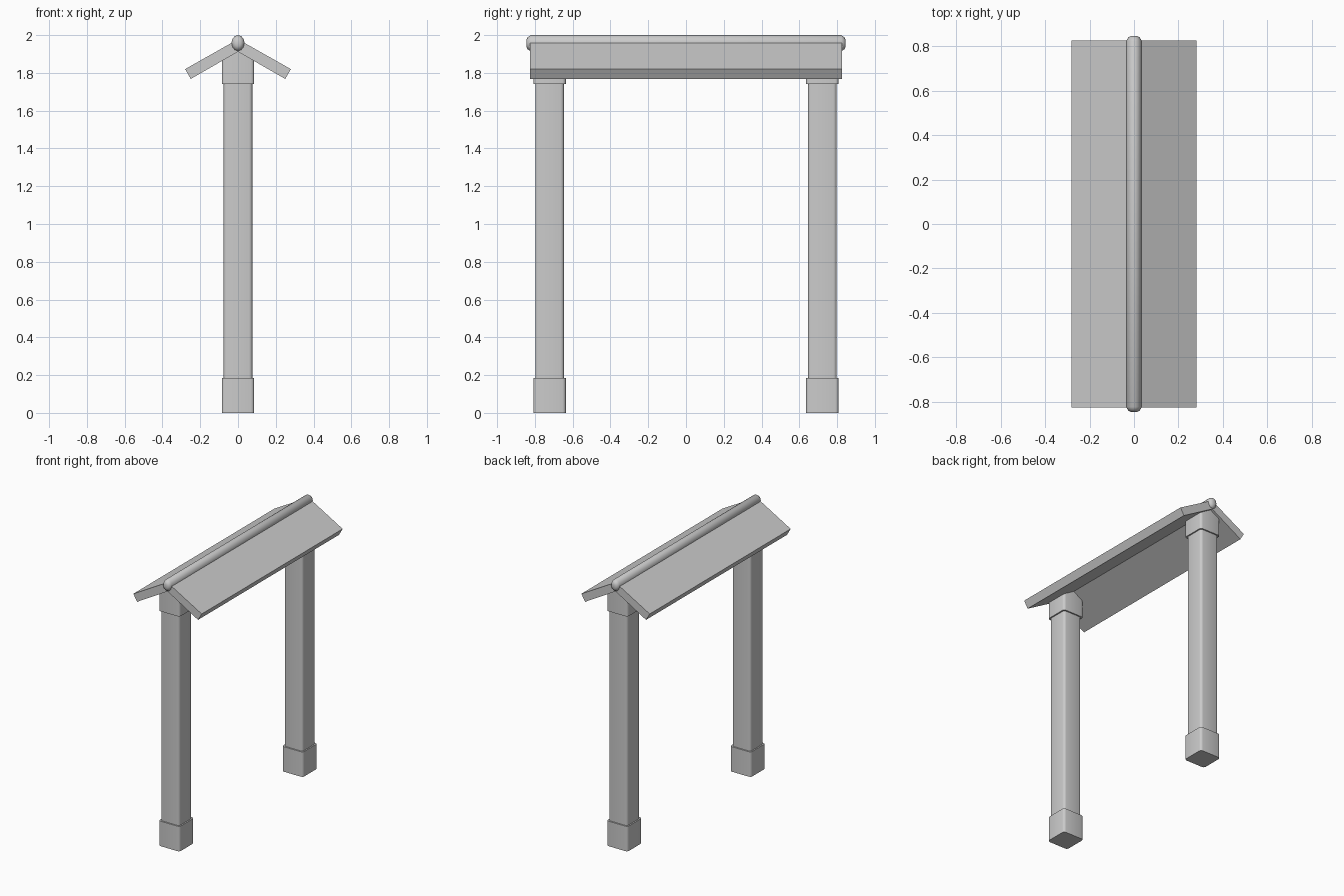
import bpy, bmesh
from math import sin, cos, pi, radians

if "Cube" in bpy.data.objects:
    bpy.data.objects.remove(bpy.data.objects["Cube"])


def finish(name, bm, smooth):
    bmesh.ops.recalc_face_normals(bm, faces=bm.faces)
    me = bpy.data.meshes.new(name)
    bm.to_mesh(me)
    bm.free()
    ob = bpy.data.objects.new(name, me)
    bpy.context.collection.objects.link(ob)
    if smooth:
        bpy.ops.object.select_all(action='DESELECT')
        ob.select_set(True)
        bpy.context.view_layer.objects.active = ob
        bpy.ops.object.shade_smooth_by_angle(angle=radians(smooth))
    return ob


def loft(name, rings, smooth=0):
    bm = bmesh.new()
    loops = [[bm.verts.new(p) for p in ring] for ring in rings]
    for a, b in zip(loops, loops[1:]):
        n = len(a)
        for i in range(n):
            bm.faces.new((a[i], a[(i + 1) % n], b[(i + 1) % n], b[i]))
    bm.faces.new(loops[0])
    bm.faces.new(loops[-1])
    return finish(name, bm, smooth)


def rounded_square(half, r, cy, z, seg=3):
    pts = []
    for k, (sx, sy) in enumerate([(1, 1), (-1, 1), (-1, -1), (1, -1)]):
        for i in range(seg + 1):
            a = pi / 2 * (k + i / seg)
            pts.append((sx * (half - r) + r * cos(a), cy + sy * (half - r) + r * sin(a), z))
    return pts


def block(name, half, r, cy, z0, z1):
    return loft(name, [rounded_square(half, r, cy, z) for z in (z0, z1)], 40)


# Two posts, each with a foot block and a collar running up into the roof
for label, cy in (("front", -0.722), ("back", 0.722)):
    block(label + "_post", 0.076, 0.018, cy, 0.1, 1.8)
    block(label + "_post_foot", 0.086, 0.018, cy, 0.0, 0.185)
    block(label + "_post_collar", 0.086, 0.018, cy, 1.74, 1.918)

# Mirrored sloping roof boards
profile = [(0.0, 1.978), (0.28, 1.82), (0.25, 1.768), (0.0, 1.912)]
for label, s in (("right", 1), ("left", -1)):
    loft(label + "_roof_board", [[(s * x, y, z) for x, z in profile] for y in (-0.825, 0.825)])

# Ridge pole with rounded ends
ends = [(0.845, 0.4), (0.838, 0.75), (0.822, 1.0)]
stations = [(-y, k) for y, k in ends] + [(y, k) for y, k in reversed(ends)]
loft("ridge_pole",
     [[(0.035 * k * cos(2 * pi * i / 12), y, 1.957 + 0.043 * k * sin(2 * pi * i / 12))
       for i in range(12)] for y, k in stations], 50)
